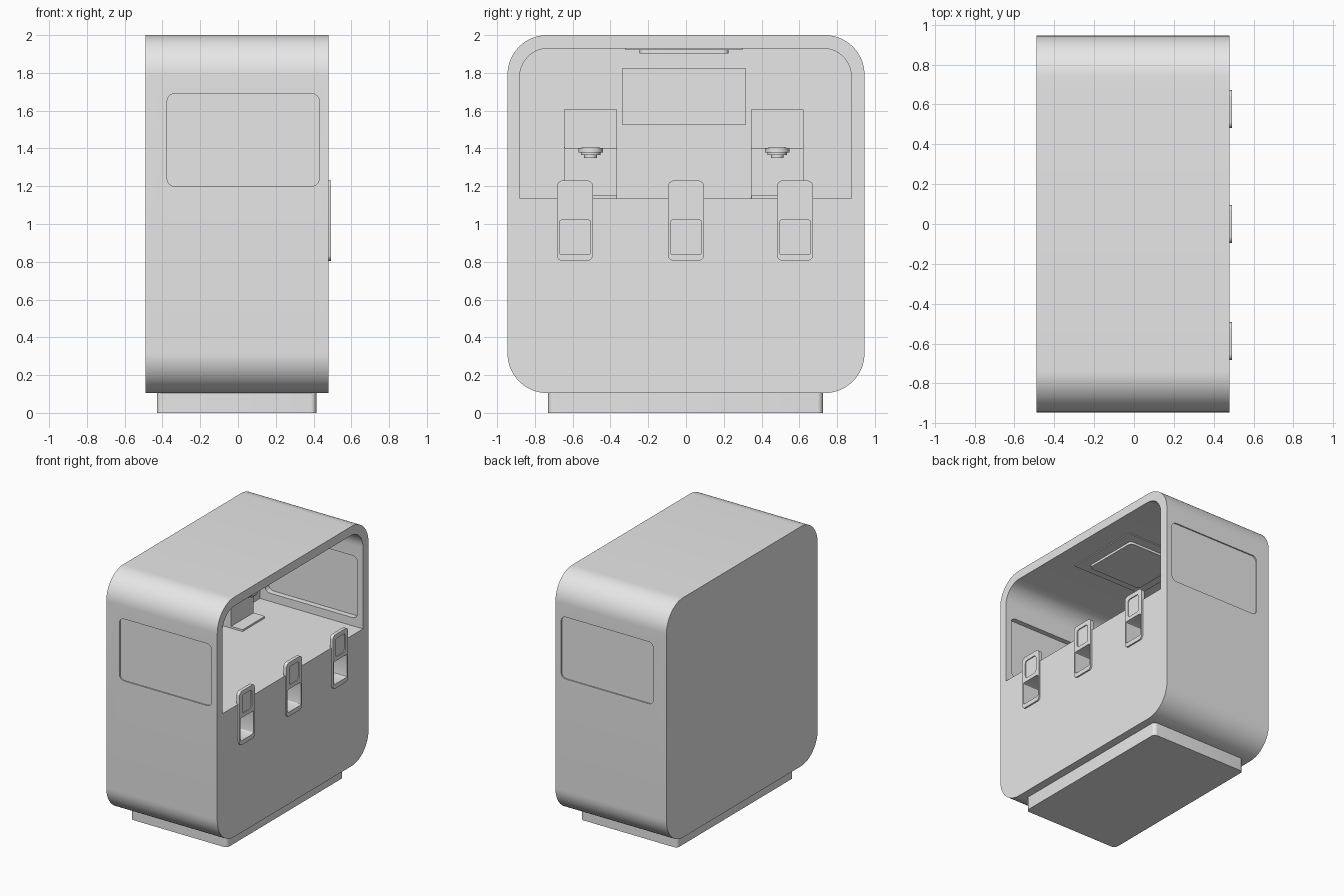
import bpy, bmesh, math

cube = bpy.data.objects.get("Cube")
if cube:
    bpy.data.objects.remove(cube, do_unlink=True)

grey = bpy.data.materials.new("light grey")
grey.use_nodes = True
COLOUR = (0.8, 0.8, 0.8, 1)
grey.diffuse_color = COLOUR
next(n for n in grey.node_tree.nodes if n.type == 'BSDF_PRINCIPLED').inputs["Base Color"].default_value = COLOUR


def rounded(a0, a1, b0, b1, r_low=0.0, r_top=None, steps=10):
    """Rectangle outline with separate radii for the lower and upper corners."""
    r_top = r_low if r_top is None else r_top
    corners = [(a1, b0, -1, 1, r_low, 270), (a1, b1, -1, -1, r_top, 0),
               (a0, b1, 1, -1, r_top, 90), (a0, b0, 1, 1, r_low, 180)]
    pts = []
    for a, b, sa, sb, r, start in corners:
        if r == 0:
            pts.append((a, b))
            continue
        for i in range(steps + 1):
            t = math.radians(start + 90 * i / steps)
            pts.append((a + sa * r + r * math.cos(t), b + sb * r + r * math.sin(t)))
    return pts


def prism(name, pts, axis, lo, hi):
    """Extrude a 2D outline along an axis."""
    place = {'X': lambda a, b, c: (c, a, b),
             'Y': lambda a, b, c: (a, c, b),
             'Z': lambda a, b, c: (a, b, c)}[axis]
    bm = bmesh.new()
    low = [bm.verts.new(place(a, b, lo)) for a, b in pts]
    top = [bm.verts.new(place(a, b, hi)) for a, b in pts]
    bm.faces.new(low)
    bm.faces.new(top)
    n = len(pts)
    for i in range(n):
        j = (i + 1) % n
        bm.faces.new((low[i], low[j], top[j], top[i]))
    bmesh.ops.recalc_face_normals(bm, faces=bm.faces)
    mesh = bpy.data.meshes.new(name)
    bm.to_mesh(mesh)
    bm.free()
    mesh.materials.append(grey)
    ob = bpy.data.objects.new(name, mesh)
    bpy.context.scene.collection.objects.link(ob)
    return ob


def disc(name, x, y, r, z0, z1, n=32):
    pts = [(x + r * math.cos(2 * math.pi * i / n), y + r * math.sin(2 * math.pi * i / n)) for i in range(n)]
    return prism(name, pts, 'Z', z0, z1)


def activate(ob):
    bpy.ops.object.select_all(action='DESELECT')
    ob.select_set(True)
    bpy.context.view_layer.objects.active = ob


def cut(ob, pts, axis, lo, hi):
    """Subtract a prism and discard the cutter."""
    cutter = prism("cutter", pts, axis, lo, hi)
    cutter.hide_render = True
    mod = ob.modifiers.new("cut", 'BOOLEAN')
    mod.operation = 'DIFFERENCE'
    mod.solver = 'EXACT'
    mod.object = cutter
    activate(ob)
    bpy.ops.object.modifier_apply(modifier=mod.name)
    bpy.data.objects.remove(cutter, do_unlink=True)


parts = []

# Housing: rounded slab with a deep serving bay
body = prism("housing", rounded(-0.945, 0.945, 0.105, 2.0, 0.21, steps=16), 'X', -0.49, 0.48)
cut(body, rounded(-0.88, 0.875, 1.135, 1.93, 0, 0.15), 'X', -0.42, 0.6)

# Side windows: a thin pane left between an outer and an inner inset
pane = rounded(-0.375, 0.43, 1.20, 1.69, 0.04, steps=6)
for s in (-1, 1):
    cut(body, pane, 'Y', *sorted((s * 0.935, s * 1.0)))
    cut(body, pane, 'Y', *sorted((s * 0.85, s * 0.92)))
parts.append(body)

# Base plinth
parts.append(prism("base", rounded(-0.43, 0.415, -0.73, 0.725, 0.03, steps=6), 'Z', 0, 0.13))

# Tap handles with finger pockets running into the housing
for label, y in (("right", -0.588), ("middle", 0.0), ("left", 0.577)):
    tap = prism(label + "_tap_handle", rounded(y - 0.095, y + 0.095, 0.805, 1.23, 0.03, steps=6), 'X', 0.465, 0.492)
    pocket = rounded(y - 0.082, y + 0.082, 0.84, 1.02, 0.008, steps=3)
    cut(tap, pocket, 'X', 0.4, 0.6)
    cut(tap, rounded(y - 0.06, y + 0.06, 1.05, 1.195, 0.02, steps=4), 'X', 0.485, 0.6)
    cut(body, pocket, 'X', 0.28, 0.6)
    parts.append(tap)

# Dispensers: column, head, nozzle and drip tray
for label, y in (("right", -0.505), ("left", 0.483)):
    a, b = y - 0.14, y + 0.14
    parts += [
        prism(label + "_dispenser_column", rounded(a, b, 1.13, 1.41), 'X', -0.43, -0.30),
        prism(label + "_dispenser_head", rounded(a, b, 1.40, 1.61, 0.008, steps=3), 'X', -0.43, -0.20),
        prism(label + "_drip_tray", rounded(-0.43, -0.20, a, b, 0.008, steps=3), 'Z', 1.13, 1.15),
        disc(label + "_nozzle_collar", -0.245, y, 0.065, 1.378, 1.405),
        disc(label + "_nozzle_ring", -0.245, y, 0.052, 1.365, 1.38),
        disc(label + "_nozzle_tip", -0.245, y, 0.034, 1.35, 1.37),
    ]

# Display on the back wall, with an inset screen
display = prism("display", rounded(-0.338, 0.318, 1.527, 1.823), 'X', -0.43, -0.40)
cut(display, rounded(-0.328, 0.308, 1.537, 1.813), 'X', -0.407, -0.3)
parts.append(display)

# Ceiling lamp: frame and rounded diffuser
parts.append(prism("lamp_frame", rounded(-0.33, 0.30, -0.32, 0.30), 'Z', 1.922, 1.94))
parts.append(prism("lamp_diffuser", rounded(-0.25, 0.22, -0.245, 0.225, 0.03, steps=6), 'Z', 1.903, 1.93))

for ob in parts:
    activate(ob)
    bpy.ops.object.shade_smooth_by_angle(angle=math.radians(30))
